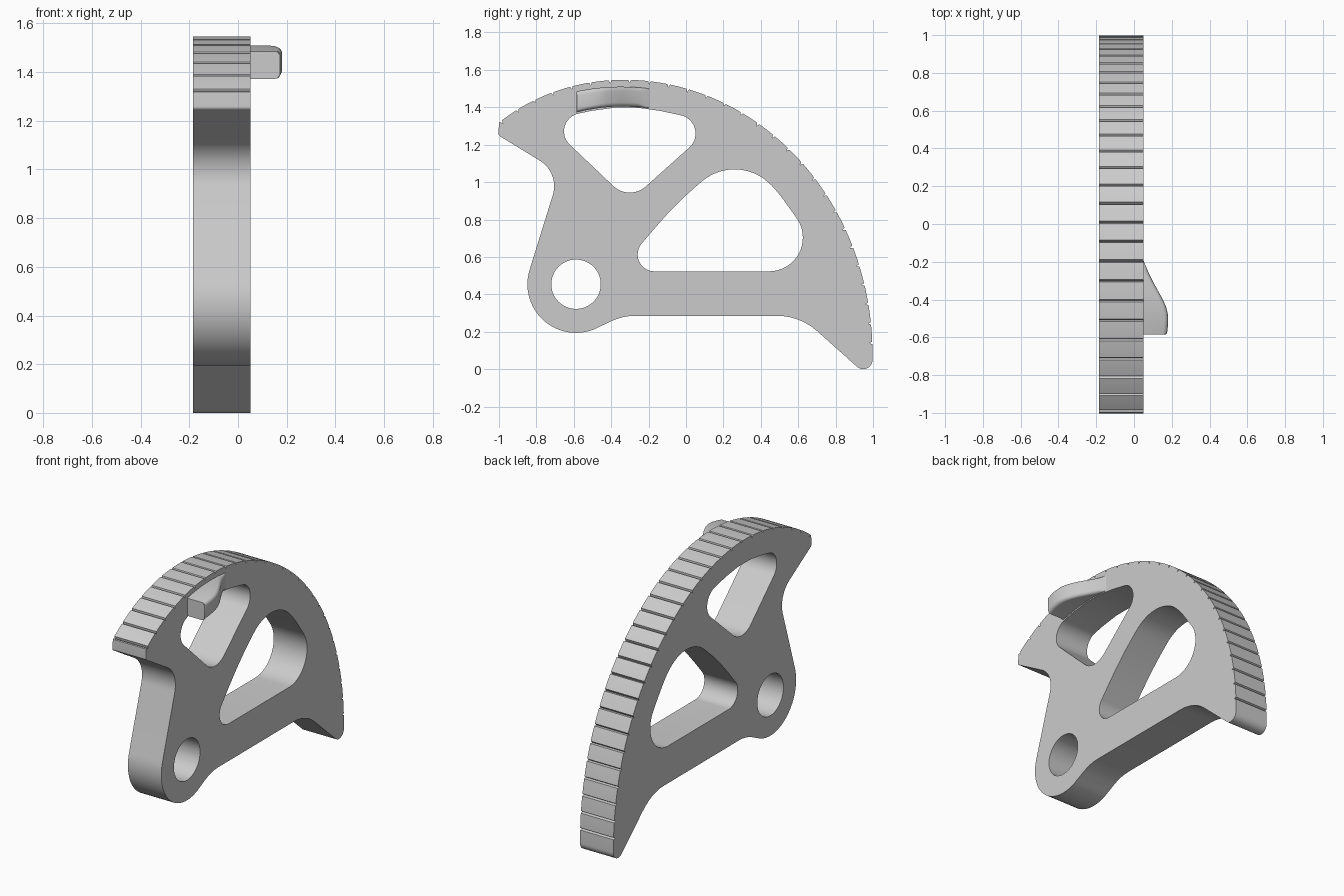
import bpy, bmesh, math
from mathutils import Vector

if "Cube" in bpy.data.objects:
    bpy.data.objects.remove(bpy.data.objects["Cube"], do_unlink=True)

BACK_X, FRONT_X = -0.185, 0.051
HUB = Vector((-0.588, 0.454))

grey = bpy.data.materials.new("plain grey")
grey.use_nodes = True
grey.diffuse_color = (0.6, 0.6, 0.6, 1)
grey.node_tree.nodes["Principled BSDF"].inputs["Base Color"].default_value = (0.6, 0.6, 0.6, 1)


def fillet(prev, corner, nxt, r):
    """Points of an arc of radius r rounding one corner."""
    a, b = (prev - corner).normalized(), (nxt - corner).normalized()
    half = a.angle(b) / 2
    centre = corner + (a + b).normalized() * (r / math.sin(half))
    t = r / math.tan(half)
    start, end = corner + a * t - centre, corner + b * t - centre
    turn = math.pi - 2 * half
    n = max(3, round(turn / math.radians(7)))
    return [centre + start.slerp(end, i / n) * r / start.slerp(end, i / n).length
            for i in range(n + 1)]


def rounded(corners):
    """Closed loop from (y, z, radius) corners."""
    pts = [Vector(c[:2]) for c in corners]
    loop = []
    for i, c in enumerate(corners):
        loop += fillet(pts[i - 1], pts[i], pts[(i + 1) % len(pts)], c[2])
    return loop


def arc(centre, r, a0, a1, n, growth=0):
    """Arc in degrees; with growth, a spiral whose radius swells from a0 to a1."""
    angles = [math.radians(a0 + (a1 - a0) * i / n) for i in range(n + 1)]
    return [centre + Vector((math.cos(a), math.sin(a))) * r * math.exp(growth * abs(a - angles[0]))
            for a in angles]


def spline(pts, steps):
    """Smooth curve through the points."""
    p = [2 * pts[0] - pts[1]] + pts + [2 * pts[-1] - pts[-2]]
    out = []
    for a, b, c, d in zip(p, p[1:], p[2:], p[3:]):
        for i in range(steps):
            t = i / steps
            out.append(b + (c - a) * t / 2 + (2 * a - 5 * b + 4 * c - d) * t * t / 2
                       + (3 * b - a - 3 * c + d) * t ** 3 / 2)
    return out + [pts[-1]]


def notched(path, first=0.014, pitch=0.1053, half=0.007, depth=0.016):
    """Resample a path by length and cut small V notches into it."""
    lengths = [0]
    for a, b in zip(path, path[1:]):
        lengths.append(lengths[-1] + (b - a).length)

    def at(s, inward=0):
        i = next((k for k in range(1, len(path) - 1) if lengths[k] >= s), len(path) - 1)
        step = path[i] - path[i - 1]
        f = (s - lengths[i - 1]) / step.length
        d = step.normalized()
        return path[i - 1] + step * f + Vector((d.y, -d.x)) * inward

    out, s = [path[0]], first
    while s < lengths[-1] - half:
        out += [at(s - half), at(s, depth), at(s + half)]
        land = min(s + pitch - half, lengths[-1]) - s - half
        out += [at(s + half + land * k / 4) for k in (1, 2, 3)]
        s += pitch
    return out + [path[-1]]


def finish(bm, name):
    bmesh.ops.recalc_face_normals(bm, faces=bm.faces)
    mesh = bpy.data.meshes.new(name)
    bm.to_mesh(mesh)
    bm.free()
    mesh.materials.append(grey)
    ob = bpy.data.objects.new(name, mesh)
    bpy.context.collection.objects.link(ob)
    bpy.ops.object.select_all(action='DESELECT')
    ob.select_set(True)
    bpy.context.view_layer.objects.active = ob
    bpy.ops.object.shade_smooth_by_angle(angle=math.radians(30))


# Spiral rim with notches, growing away from the hub
outline = notched(arc(HUB, 0.957, 115.5, -12, 160, growth=0.2365))

# Lower tip, straight underside, round hub, neck and upper tip
V = Vector
tip, under, hip = V((0.999, -0.063)), V((0.61, 0.285)), V((-0.34, 0.285))
hub_arc = arc(HUB, 0.26, 299, 163, 28)
neck, beak = V((-0.675, 1.05)), V((-1.003, 1.25))
outline += fillet(outline[-1], tip, under, 0.05)
outline += fillet(tip, under, hip, 0.32)
outline += fillet(under, hip, hub_arc[0], 0.3)
outline += hub_arc
outline += fillet(hub_arc[-1], neck, beak, 0.16)
outline += fillet(neck, beak, outline[0], 0.015)

# Openings
hub_hole = arc(HUB, 0.132, 0, 350, 47)
upper_window = rounded([(-0.303, 0.898, 0.128), (-0.756, 1.328, 0.097),
                        (-0.32, 1.42, 0.9), (0.164, 1.316, 0.1)])
lower_window = rounded([(-0.363, 0.523, 0.09), (-0.055, 0.885, 1.9), (0.284, 1.173, 0.27),
                        (0.5, 0.935, 0.7), (0.795, 0.523, 0.18)])

# Sector plate
bm = bmesh.new()
edges = []
for loop in (outline, hub_hole, upper_window, lower_window):
    vs = [bm.verts.new((BACK_X, p.x, p.y)) for p in loop]
    edges += [bm.edges.new((vs[i - 1], vs[i])) for i in range(len(vs))]
bmesh.ops.triangle_fill(bm, edges=edges, use_beauty=True, normal=(1, 0, 0))
grown = bmesh.ops.extrude_face_region(bm, geom=bm.faces[:], use_keep_orig=True)
moved = [g for g in grown["geom"] if isinstance(g, bmesh.types.BMVert)]
bmesh.ops.translate(bm, verts=moved, vec=(FRONT_X - BACK_X, 0, 0))
finish(bm, "sector_plate")

# Thumb tab: lofted rounded sections that widen toward the front
bm = bmesh.new()
profile = spline([V(p) for p in ((-0.585, 0.168), (-0.575, 0.175), (-0.51, 0.181), (-0.45, 0.173),
                                 (-0.39, 0.147), (-0.31, 0.103), (-0.25, 0.074), (-0.18, 0.045))], 5)
rings = []
for p in profile:
    top = 1.51 - 0.45 * (p.x + 0.35) ** 2
    low = 1.405 - 0.5 * (p.x + 0.33) ** 2
    r = max(0.002, min(0.022, p.x + 0.6, (p.y - FRONT_X) * 0.9))
    section = [V((FRONT_X - 0.02, low))]
    section += arc(V((p.y - r, low + r)), r, -90, 0, 5)
    section += arc(V((p.y - r, top - r)), r, 0, 90, 5)
    section.append(V((FRONT_X - 0.02, top)))
    rings.append([bm.verts.new((q.x, p.x, q.y)) for q in section])
for a, b in zip(rings, rings[1:]):
    for i in range(len(a)):
        bm.faces.new((a[i - 1], a[i], b[i], b[i - 1]))
bm.faces.new(rings[0])
bm.faces.new(rings[-1])
finish(bm, "thumb_tab")
